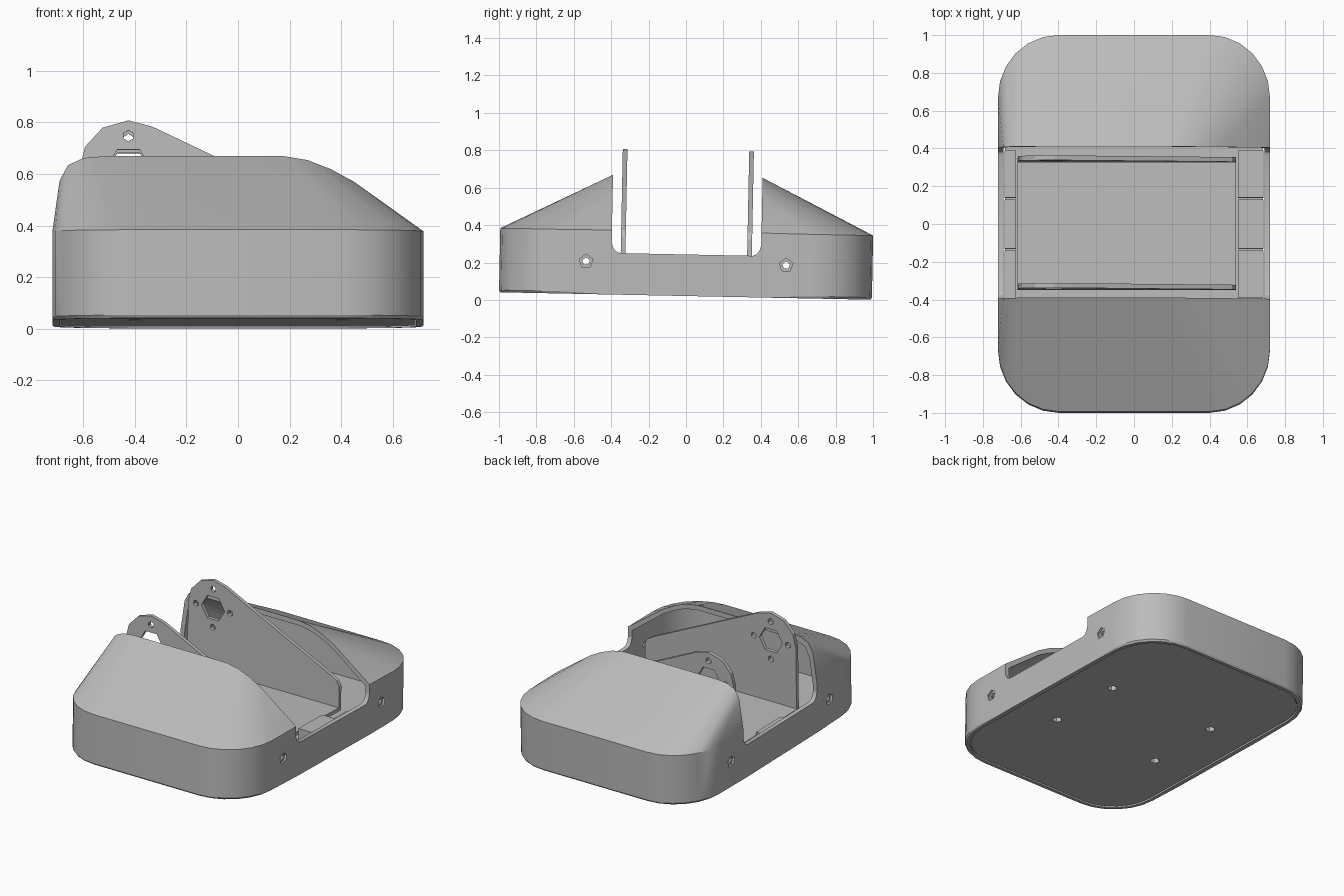
import bpy, bmesh
from math import cos, sin, pi
from mathutils import Matrix, Vector

cube = bpy.data.objects.get("Cube")
if cube:
    bpy.data.objects.remove(cube, do_unlink=True)

grey = bpy.data.materials.new("light_grey")
grey.use_nodes = True
colour = (0.5, 0.5, 0.5, 1)
grey.diffuse_color = colour
grey.node_tree.nodes["Principled BSDF"].inputs["Base Color"].default_value = colour

TILT = Matrix.Translation((0, -0.003, 0.021)) @ Matrix.Rotation(-0.02, 4, "X")
WALL = 0.03
CHANNEL = 0.4


def make_object(name, bm):
    bmesh.ops.recalc_face_normals(bm, faces=bm.faces)
    mesh = bpy.data.meshes.new(name)
    bm.to_mesh(mesh)
    bm.free()
    ob = bpy.data.objects.new(name, mesh)
    bpy.context.collection.objects.link(ob)
    mesh.materials.append(grey)
    return ob


def prism(name, points, depth):
    """Extrude a closed 3D polygon along a vector."""
    bm = bmesh.new()
    face = bm.faces.new([bm.verts.new(p) for p in points])
    new = bmesh.ops.extrude_face_region(bm, geom=[face])["geom"]
    verts = [v for v in new if isinstance(v, bmesh.types.BMVert)]
    bmesh.ops.translate(bm, verts=verts, vec=Vector(depth))
    return make_object(name, bm)


def box(name, x, y, z):
    points = [(x[0], y[0], z[0]), (x[1], y[0], z[0]), (x[1], y[1], z[0]), (x[0], y[1], z[0])]
    return prism(name, points, (0, 0, z[1] - z[0]))


def hull(name, points):
    bm = bmesh.new()
    for p in points:
        bm.verts.new(p)
    result = bmesh.ops.convex_hull(bm, input=bm.verts)
    loose = {g for g in result["geom_interior"] + result["geom_unused"]
             if isinstance(g, bmesh.types.BMVert)}
    bmesh.ops.delete(bm, geom=list(loose), context="VERTS")
    bmesh.ops.dissolve_limit(bm, angle_limit=0.01, verts=bm.verts, edges=bm.edges)
    return make_object(name, bm)


def cylinder(centre, axis, radius, length, sides, turn=0):
    """Cutter for a hole running along the x, y or z axis."""
    ring = []
    for i in range(sides):
        a = turn + 2 * pi * i / sides
        u, v = radius * cos(a), radius * sin(a)
        offset = {"x": (-length / 2, u, v), "y": (u, -length / 2, v),
                  "z": (u, v, -length / 2)}[axis]
        ring.append(Vector(centre) + Vector(offset))
    depth = [length if axis == k else 0 for k in "xyz"]
    return prism("cutter", ring, depth)


def cut(ob, cutter):
    cutter.hide_render = True
    mod = ob.modifiers.new("cut", "BOOLEAN")
    mod.operation, mod.solver, mod.object = "DIFFERENCE", "EXACT", cutter
    bpy.context.view_layer.objects.active = ob
    bpy.ops.object.modifier_apply(modifier=mod.name)
    bpy.data.objects.remove(cutter, do_unlink=True)


def corner(inset):
    """Rounded plan corner in the +x +y quarter."""
    return [(0.4 + (0.32 - inset) * cos(i * pi / 12), 0.667 + (0.33 - inset) * sin(i * pi / 12))
            for i in range(7)]


RIDGE = [(-0.72, 0.345), (-0.692, 0.545), (-0.66, 0.605), (-0.6, 0.633), (-0.52, 0.64),
         (0.18, 0.64), (0.27, 0.625), (0.36, 0.59), (0.45, 0.541), (0.72, 0.345)]


def end_points(side, inset, mouth, bottom, drop):
    """Points of one hooded end: base outline, shoulder outline and ridge profile."""
    half = corner(inset) + [(0.72 - inset, mouth)]
    plan = half + [(-x, y) for x, y in half]
    pts = [(x, side * y, z) for x, y in plan for z in (bottom, 0.343 - drop)]
    if bottom == 0:
        pts = [(x * 0.99, y * 0.993, z) if z == 0 and abs(y) > mouth else (x, y, z)
               for x, y, z in pts]
        pts += [(x, side * y, 0.012) for x, y in plan]
    shrink = (0.72 - inset) / 0.72
    return pts + [(x * shrink, side * mouth, z - drop) for x, z in RIDGE]


parts = []

# Hollow hooded ends with countersunk side holes
for side, label in ((-1, "front"), (1, "back")):
    end = hull(label + "_hood", end_points(side, 0, CHANNEL, 0, 0))
    cut(end, hull("cutter", end_points(side, WALL, CHANNEL - 0.03, -0.02, 0.02)))
    y = side * 0.535
    cut(end, cylinder((0, y, 0.175), "x", 0.021, 2, 5, pi / 2))
    for sx in (-1, 1):
        cut(end, cylinder((sx * 0.72, y, 0.175), "x", 0.038, 0.03, 5, pi / 2))
    parts.append(end)

# Low side walls joining the two ends
half = [(0.4, 0), (0.4, 0.28), (0.392, 0.252), (0.378, 0.232), (0.355, 0.222)]
loop = half + [(-y, z) for y, z in reversed(half)]
for sx, label in ((-1, "right"), (1, "left")):
    x = 0.69 if sx > 0 else -0.72
    parts.append(prism(label + "_side_wall", [(x, y, z) for y, z in loop], (WALL, 0, 0)))
    # Ledges behind the wall
    inner = 0.55 if sx > 0 else 0.625
    span = sorted((sx * inner, sx * 0.685))
    parts.append(box(label + "_centre_ledge", span, (-0.13, 0.13), (0.04, 0.19)))
    for sy in (-1, 1):
        parts.append(box(label + "_corner_ledge", span, sorted((sy * 0.14, sy * 0.39)),
                         (0.04, 0.12)))

# Base plate with four screw holes
q = corner(0.036)
plan = q + [(-x, y) for x, y in reversed(q)]
plan += [(-x, -y) for x, y in q] + [(x, -y) for x, y in reversed(q)]
base = prism("base_plate", [(x, y, 0.006) for x, y in plan], (0, 0, 0.04))
for sx in (-1, 1):
    for sy in (-1, 1):
        cut(base, cylinder((sx * 0.4, sy * 0.27, 0.03), "z", 0.03, 0.2, 6))
parts.append(base)

# Cradle: floor and two upright brackets with drilled heads
parts.append(box("cradle_floor", (-0.62, 0.54), (-0.35, 0.35), (0.14, 0.165)))
HX, HZ, HR = -0.425, 0.59, 0.19
head = [(HX + HR * cos(a), HZ + HR * sin(a)) for a in (pi * k / 6.5 for k in (2.2, 3.25, 4.4, 5.5, 6.5))]
outline = [(0.54, 0.14), (0.54, 0.31), (0.52, 0.345), (0.475, 0.372)] + head + [(HX - HR, 0.14)]
for sy, label in ((-1, "front"), (1, "back")):
    y = sy * 0.338
    bracket = prism(label + "_bracket", [(x, y - 0.0125, z) for x, z in outline], (0, 0.025, 0))
    cut(bracket, cylinder((HX, y, HZ), "y", 0.088, 0.2, 6))
    for k in range(4):
        a = k * pi / 2
        hole = (HX + 0.13 * cos(a), y, HZ + 0.13 * sin(a))
        cut(bracket, cylinder(hole, "y", 0.021, 0.2, 6, pi / 6))
    parts.append(bracket)

# Lean the whole assembly slightly and shade it
bpy.ops.object.select_all(action="DESELECT")
for ob in parts:
    ob.data.transform(TILT)
    ob.select_set(True)
bpy.context.view_layer.objects.active = parts[0]
bpy.ops.object.shade_smooth_by_angle(angle=0.45)
